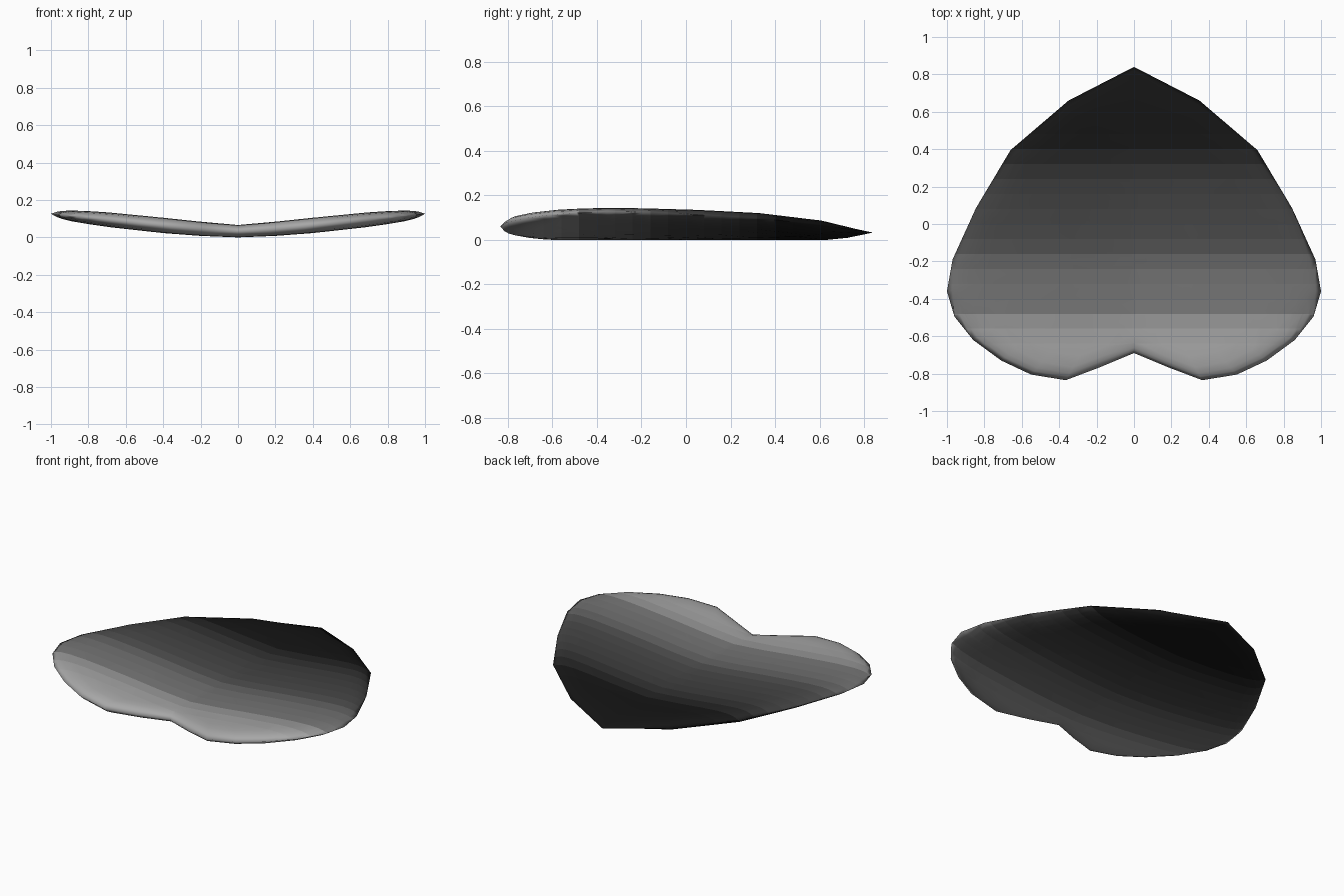
import bpy, bmesh
from mathutils import Vector

if "Cube" in bpy.data.objects:
    bpy.data.objects.remove(bpy.data.objects["Cube"])

# Half outline of the petal, tip to notch
HALF = [(0, .84), (.35, .66), (.66, .395), (.845, .085), (.97, -.19), (1, -.36),
        (.96, -.495), (.86, -.62), (.71, -.73), (.55, -.805), (.365, -.835),
        (.18, -.765), (0, -.69)]
OUTLINE = HALF + [(-x, y) for x, y in HALF[-2:0:-1]]
N = len(OUTLINE)
CENTRE_Y = -.2
# (scale of ring, fraction of full thickness)
RINGS = [(.97, .5), (.94, .75), (.89, .93), (.8, 1), (.6, 1), (.4, 1), (.2, 1)]
MID = [(0, .037), (.2, .049), (.4, .068), (.65, .094), (.85, .115), (1, .13)]
TONE = [(-.84, .40), (-.55, .36), (-.45, .19), (-.25, .155), (-.1, .07),
        (.2, .045), (.42, .008), (.84, .004)]


def lerp(table, v):
    for (a, p), (b, q) in zip(table, table[1:]):
        if v <= b:
            return p + (q - p) * max(0, v - a) / (b - a)
    return table[-1][1]


def point(x, y, fraction, side):
    # Shallow V-shaped cross-section, pinched toward the tip
    fraction = min(fraction, max(0, (.84 - y) / .16))
    half = lerp([(0, .033), (.4, .041), (.7, .039), (1, .026)], abs(x))
    return Vector((x, y, lerp(MID, abs(x)) + side * half * fraction))


# Petal body: shared rim, then rings closing inward above and below
bm = bmesh.new()
rim = [bm.verts.new(point(x, y, 0, 1)) for x, y in OUTLINE]
for side in (1, -1):
    prev = rim
    for s, f in RINGS:
        ring = [bm.verts.new(point(x * s, CENTRE_Y + (y - CENTRE_Y) * s, f, side))
                for x, y in OUTLINE]
        for i in range(N):
            j = (i + 1) % N
            bm.faces.new((prev[i], prev[j], ring[j], ring[i]))
        prev = ring
    hub = bm.verts.new(point(0, CENTRE_Y, 1, side))
    for i in range(N):
        bm.faces.new((prev[i], prev[(i + 1) % N], hub))
bmesh.ops.triangulate(bm, faces=bm.faces[:])

# Slices across the petal carry the dark-to-light tone
cuts = [-.64 + .08 * i for i in range(15)]
for y in cuts:
    bmesh.ops.bisect_plane(bm, geom=bm.verts[:] + bm.edges[:] + bm.faces[:],
                           plane_co=(0, y, 0), plane_no=(0, 1, 0))
bmesh.ops.recalc_face_normals(bm, faces=bm.faces[:])
for f in bm.faces:
    y = f.calc_center_median().y
    f.material_index = sum(y > c for c in cuts)
    f.smooth = True

low = min(v.co.z for v in bm.verts)
for v in bm.verts:
    v.co.z -= low

mesh = bpy.data.meshes.new("petal")
bm.to_mesh(mesh)
bm.free()
for y in [-.74] + [c + .04 for c in cuts]:
    mat = bpy.data.materials.new("petal_tone")
    t = lerp(TONE, y)
    mat.diffuse_color = (t, t, t, 1)
    mat.use_nodes = True
    mat.node_tree.nodes["Principled BSDF"].inputs["Base Color"].default_value = mat.diffuse_color
    mesh.materials.append(mat)
petal = bpy.data.objects.new("petal", mesh)
bpy.context.collection.objects.link(petal)
